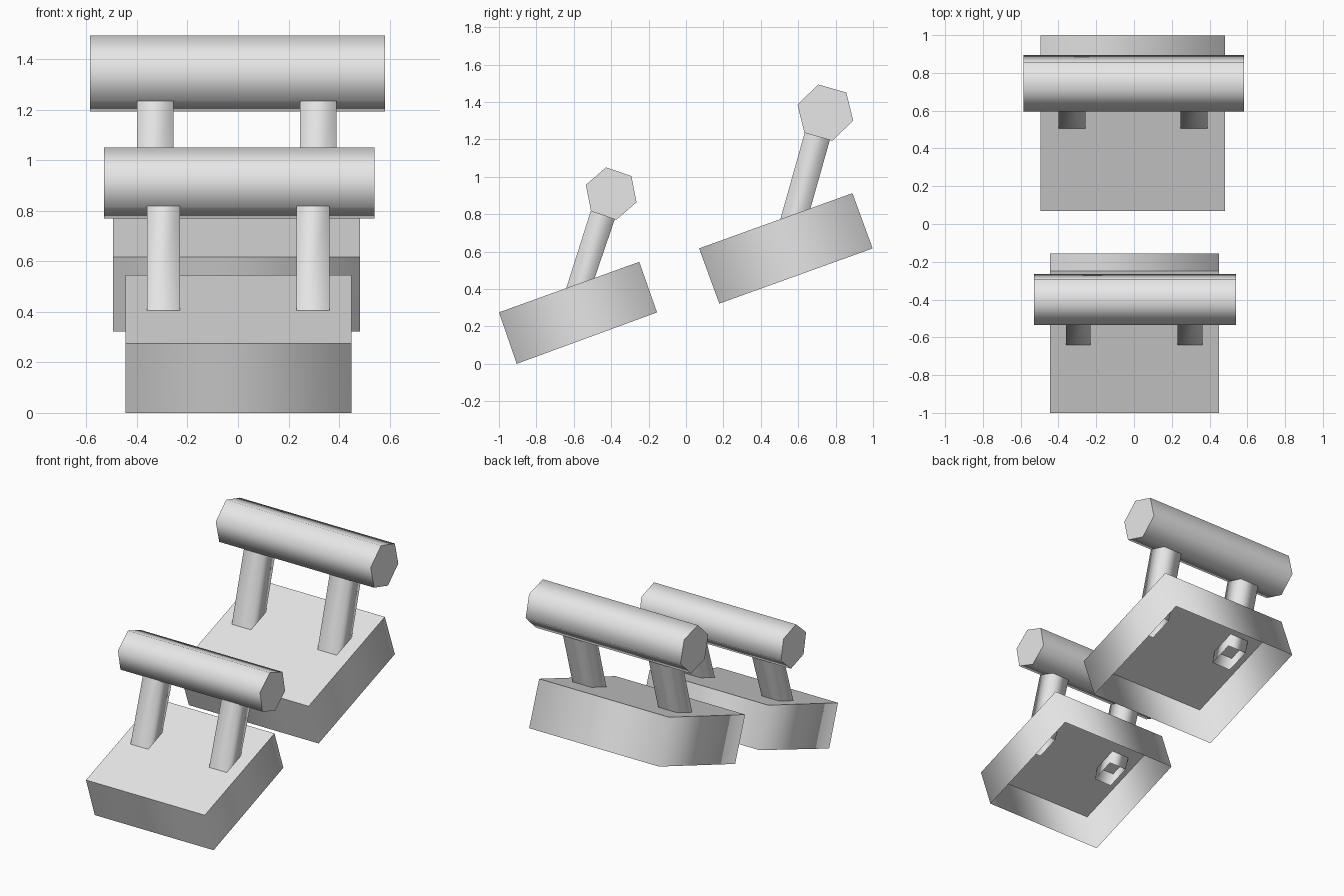
import bpy, math
from mathutils import Vector

cube = bpy.data.objects.get("Cube")
if cube:
    bpy.data.objects.remove(cube, do_unlink=True)

grey = bpy.data.materials.new("light_grey")
grey.use_nodes = True
grey.diffuse_color = (0.8, 0.8, 0.8, 1)
grey.node_tree.nodes["Principled BSDF"].inputs["Base Color"].default_value = (0.8, 0.8, 0.8, 1)


def loft(name, start, end, cap_start=True):
    """Smooth-sided tube between two loops, with flat end caps."""
    n = len(start)
    faces = [(i, (i + 1) % n, n + (i + 1) % n, n + i) for i in range(n)]
    faces.append(tuple(range(n, 2 * n)))
    if cap_start:
        faces.append(tuple(reversed(range(n))))
    mesh = bpy.data.meshes.new(name)
    mesh.from_pydata(start + end, [], faces)
    for i, poly in enumerate(mesh.polygons):
        poly.use_smooth = i < n
    mesh.materials.append(grey)
    mesh.update()
    obj = bpy.data.objects.new(name, mesh)
    bpy.context.collection.objects.link(obj)


def rect(x0, x1, front, back):
    """Rectangle spanning x0..x1 between two (y, z) points, counter-clockwise from above."""
    return [Vector(p) for p in ((x0, *front), (x1, *front), (x1, *back), (x0, *back))]


def stand(name, base_x, top, low, post_xs, post_w, foot, head, bar_x, bar_c, bar_r, bar_turn):
    # Tilted base, open underneath
    loft(name + "_base", rect(*base_x, *low), rect(*base_x, *top), False)

    # Leaning square posts, running through the base and into the bar
    front, back = (Vector(p) for p in foot)
    head_front, head_back = (Vector(p) for p in head)
    lean = (head_front - front).normalized()
    for side, x in zip(("right", "left"), post_xs):
        span = (x - post_w / 2, x + post_w / 2)
        loft(f"{name}_post_{side}",
             rect(*span, front - lean * 0.08, back - lean * 0.08),
             rect(*span, head_front + lean * 0.005, head_back + lean * 0.005), False)

    # Six-sided crossbar
    def ring(x):
        return [Vector((x, bar_c[0] + bar_r * math.cos(a), bar_c[1] + bar_r * math.sin(a)))
                for a in (math.radians(bar_turn + 60 * i) for i in range(6))]
    loft(name + "_bar", ring(bar_x[0]), ring(bar_x[1]))


stand("front", (-0.445, 0.45), ((-1, 0.275), (-0.25, 0.545)), ((-0.905, 0), (-0.155, 0.275)),
      (-0.295, 0.297), 0.132, ((-0.64, 0.405), (-0.49, 0.46)), ((-0.51, 0.815), (-0.38, 0.775)),
      (-0.53, 0.54), (-0.4, 0.91), 0.143, 101)
stand("rear", (-0.495, 0.483), ((0.07, 0.617), (0.89, 0.912)), ((0.178, 0.322), (0.998, 0.617)),
      (-0.328, 0.318), 0.144, ((0.505, 0.775), (0.665, 0.83)), ((0.635, 1.237), (0.77, 1.2)),
      (-0.585, 0.582), (0.745, 1.343), 0.155, 104)
